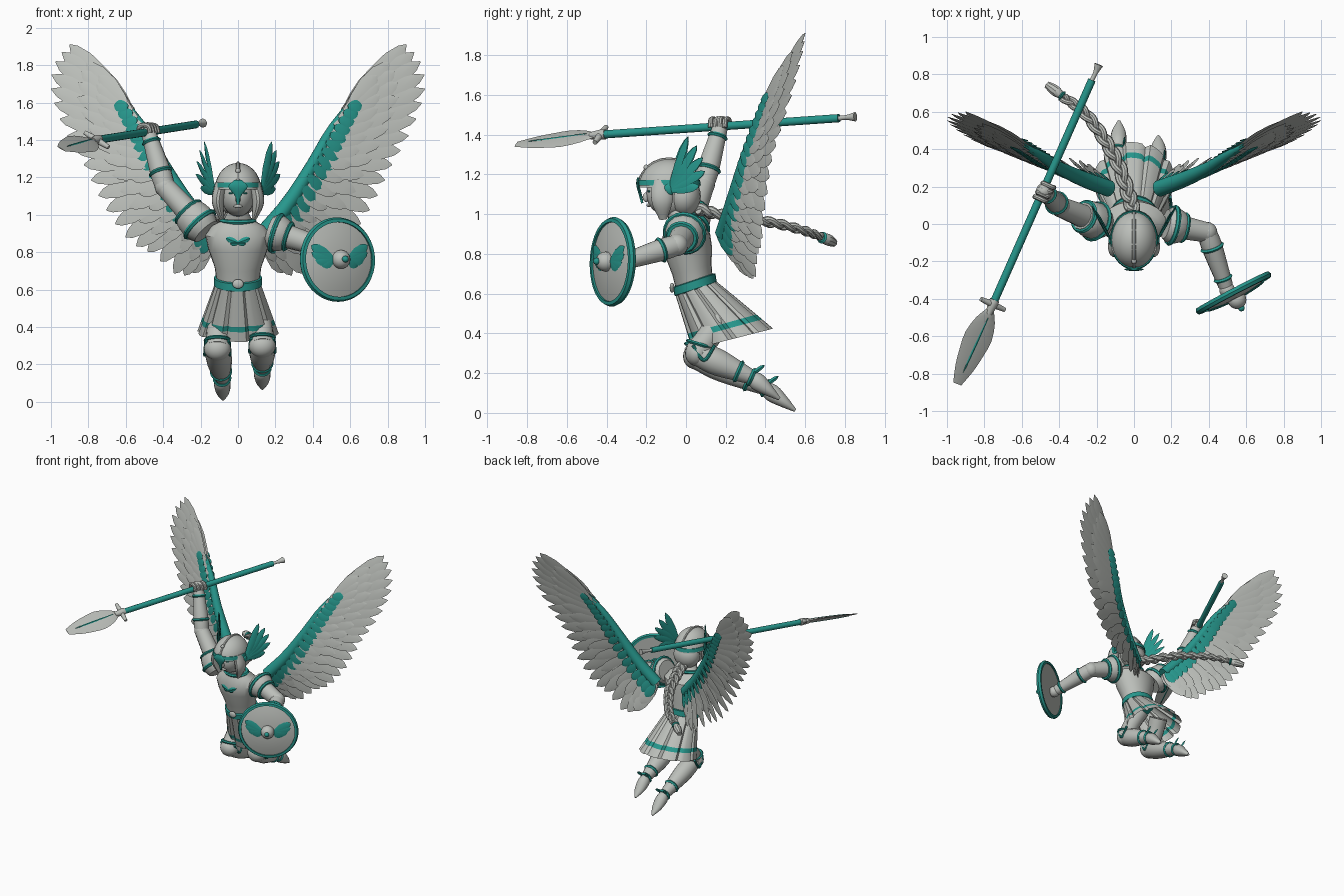
import bpy, bmesh, math
from mathutils import Vector as V

if "Cube" in bpy.data.objects:
    bpy.data.objects.remove(bpy.data.objects["Cube"])

def material(name, col):
    m = bpy.data.materials.new(name)
    m.diffuse_color = (*col, 1)
    m.use_nodes = True
    m.node_tree.nodes["Principled BSDF"].inputs["Base Color"].default_value = m.diffuse_color
    return m

MATS = [material("pale_grey", (0.50, 0.52, 0.49)), material("teal", (0.02, 0.31, 0.265))]
GREY, TEAL = 0, 1
X, Y, Z = V((1, 0, 0)), V((0, 1, 0)), V((0, 0, 1))

# ---------- helpers ----------
def finish(name, bm):
    bmesh.ops.recalc_face_normals(bm, faces=bm.faces[:])
    me = bpy.data.meshes.new(name)
    bm.to_mesh(me)
    bm.free()
    for m in MATS:
        me.materials.append(m)
    ob = bpy.data.objects.new(name, me)
    bpy.context.collection.objects.link(ob)
    return ob

def loft(bm, rings, n=16, mat=GREY, mod=None, bands=(), caps=(True, True)):
    """Skin rings given as (centre, u axis, v axis)."""
    rows = []
    for c, u, v in rings:
        row = []
        for k in range(n):
            a = 2 * math.pi * k / n
            r = mod(k) if mod else 1
            row.append(bm.verts.new(c + u * math.cos(a) * r + v * math.sin(a) * r))
        rows.append(row)
    for i in range(len(rows) - 1):
        for k in range(n):
            j = (k + 1) % n
            f = bm.faces.new((rows[i][k], rows[i][j], rows[i + 1][j], rows[i + 1][k]))
            f.material_index = TEAL if i in bands else mat
    for want, row in zip(caps, (rows[0], rows[-1])):
        if want:
            bm.faces.new(row).material_index = mat

def spline(pts, t):
    pts = [V(p) for p in pts]
    s = min(max(t, 0), 1) * (len(pts) - 1)
    i = min(int(s), len(pts) - 2)
    f = s - i
    b, c = pts[i], pts[i + 1]
    a = pts[i - 1] if i else b * 2 - c
    d = pts[i + 2] if i + 2 < len(pts) else c * 2 - b
    return 0.5 * (b * 2 + (c - a) * f + (a * 2 - b * 5 + c * 4 - d) * f * f + (b * 3 - a - c * 3 + d) * f ** 3)

def tube_into(bm, pts, radii, mat=GREY, n=14, steps=10, ref=None):
    radii = [(r, r) if isinstance(r, (int, float)) else r for r in radii]
    ps = [spline(pts, i / steps) for i in range(steps + 1)]
    whole = (ps[-1] - ps[0]).normalized()
    ref = ref or (X if abs(whole.x) < 0.75 else Z)
    rings = []
    for i, p in enumerate(ps):
        t = (ps[min(i + 1, steps)] - ps[max(i - 1, 0)]).normalized()
        u = (ref - t * ref.dot(t)).normalized()
        r = spline(radii, i / steps)
        rings.append((p, u * max(r[0], 0.001), t.cross(u) * max(r[1], 0.001)))
    loft(bm, rings, n, mat)

def tube(name, pts, radii, mat=GREY, **kw):
    bm = bmesh.new()
    tube_into(bm, pts, radii, mat, **kw)
    return finish(name, bm)

def ball(name, c, r, mat=GREY):
    bm = bmesh.new()
    bmesh.ops.create_uvsphere(bm, u_segments=20, v_segments=12, radius=1)
    for v in bm.verts:
        v.co = V(c) + V([a * b for a, b in zip(v.co, r)])
    for f in bm.faces:
        f.material_index = mat
    return finish(name, bm)

def collar(name, c, d, r, width=0.03, mat=TEAL, flat=1):
    """Band around a limb, centred on c along direction d."""
    c, d = V(c), V(d).normalized()
    prof = [(-width / 2, r * 0.9), (-width / 2, r), (0, r + 0.008), (width / 2, r), (width / 2, r * 0.9)]
    u = X if abs(d.x) < 0.75 else Z
    u = (u - d * u.dot(d)).normalized()
    bm = bmesh.new()
    loft(bm, [(c + d * o, u * q, d.cross(u) * q * flat) for o, q in prof], 20, mat)
    return finish(name, bm)

FEATHER = [(0, .35), (.15, .65), (.45, 1), (.75, .92), (.92, .52), (1, .05)]
def feather(bm, base, tip, width, normal, mat=GREY, thick=0.006, twist=0):
    base, tip, normal = V(base), V(tip), V(normal)
    d = (tip - base).normalized()
    u = d.cross(normal).normalized()
    v = u.cross(d)
    u, v = u * math.cos(twist) + v * math.sin(twist), v * math.cos(twist) - u * math.sin(twist)
    loft(bm, [(base.lerp(tip, t), u * width / 2 * w, v * thick * (0.3 + 0.7 * w)) for t, w in FEATHER], 4, mat)

# ---------- wings ----------
BONE = [(.135, .19, .90), (.27, .24, 1.06), (.40, .30, 1.27), (.49, .36, 1.44), (.59, .42, 1.59)]
TIPS = [(.24, .32, .69), (.33, .35, .68), (.46, .36, .79), (.57, .38, .85), (.67, .39, .97), (.75, .41, 1.11),
        (.82, .43, 1.26), (.90, .47, 1.40), (.97, .52, 1.56), (1.0, .56, 1.70), (.97, .59, 1.83), (.90, .60, 1.91)]
# name, count, length rule, width, offset, colour, reach along the bone
LAYERS = [("long_feathers", 21, lambda L, t: L, .105, 0, GREY, 1),
          ("front_middle_feathers", 17, lambda L, t: L * .70, .10, -.014, GREY, 1),
          ("back_middle_feathers", 17, lambda L, t: L * .70, .10, .014, GREY, 1),
          ("front_short_feathers", 16, lambda L, t: L * .48, .085, -.024, GREY, 1),
          ("front_teal_feathers", 17, lambda L, t: .14 - .06 * t, .065, -.036, TEAL, .97),
          ("back_teal_feathers", 17, lambda L, t: .12 - .05 * t, .065, .034, TEAL, .97)]
for s, side in ((-1, "right"), (1, "left")):
    m = V((s, 1, 1))
    n = V((-.29 * s, .95, -.1)).normalized()
    for name, count, length, w, off, mat, reach in LAYERS:
        bm = bmesh.new()
        for i in range(count):
            t = reach * i / (count - 1)
            b, e = spline(BONE, t) * m, spline(TIPS, t if mat == GREY else t * .8) * m
            d = e - b
            feather(bm, b + n * off, b + d.normalized() * length(d.length, t) + n * off * .7, w, n, mat, .005, .13 * s)
        finish(side + "_wing_" + name, bm)
    tube(side + "_wing_arm", [V(p) * m for p in BONE], [.045, .042, .034, .026, .012], TEAL)

# ---------- torso and skirt ----------
def body_loft(name, rows, n, **kw):
    bm = bmesh.new()
    loft(bm, [(V((0, y, z)), X * rx, V((0, math.cos(a), math.sin(a))) * ry) for y, z, rx, ry, a in rows], n, **kw)
    return finish(name, bm)

body_loft("torso", [(.045, .63, .112, .095, .3), (.03, .72, .125, .102, .25), (.01, .82, .16, .122, .15),
                    (0, .89, .175, .122, .1), (-.01, .94, .14, .09, .05), (-.02, .975, .075, .065, 0),
                    (-.05, 1.02, .052, .052, 0), (-.06, 1.08, .05, .05, 0)], 24)
collar("neck_band", (0, -.02, .967), (0, -.1, 1), .092, .022, flat=.84)
body_loft("belt", [(.048, .62, .115, .1, .32), (.048, .625, .128, .112, .32), (.042, .665, .128, .112, .32),
                   (.042, .67, .115, .1, .32)], 24, mat=TEAL)
ball("belt_buckle", (0, -.07, .63), (.03, .012, .025))
wa, he = V((.048, .63, .12, .105, .32)), V((.235, .372, .212, .205, .25))
body_loft("pleated_skirt", [tuple(wa.lerp(he, t)) for t in (0, .35, .71, .81, 1)], 60, bands=(2,),
          mod=lambda k: (.93, 1.0, 1.01, 1.02, 1.03, 1.03)[k % 6], caps=(True, False))
bm = bmesh.new()
for s in (-1, 1):
    feather(bm, (0, -.126, .85), (s * .065, -.117, .875), .032, (0, 1, 0), TEAL)
    feather(bm, (0, -.126, .845), (s * .04, -.122, .845), .026, (0, 1, 0), TEAL)
finish("chest_emblem", bm)

# ---------- legs ----------
LEGS = [("right", (-.11, .045, .285), (-.085, .40, .125), (-.08, .55, .012)),
        ("left", (.13, .055, .30), (.13, .33, .18), (.13, .47, .07))]
for side, knee, ankle, toe in LEGS:
    k, a, t = V(knee), V(ankle), V(toe)
    d = (a - k).normalized()
    tube(side + "_thigh", [(k.x * .75, .19, .49), (k.x * .95, .12, .39), k], [.07, .063, .066])
    ball(side + "_knee", k, (.072, .06, .065))
    tube(side + "_shin", [k, k.lerp(a, .35), k.lerp(a, .75), a], [.062, .07, .052, .038])
    tube(side + "_foot", [a, a.lerp(t, .25), a.lerp(t, .65), t], [.036, .045, (.036, .028), .008])
    collar(side + "_knee_band", k + V((0, .015, .045)), (0, .3, 1), .066, .018)
    collar(side + "_calf_band", k.lerp(a, .76), d, .052, .022)
    collar(side + "_ankle_band", a, d, .042, .022)
    for s, edge in ((-1, "inner"), (1, "outer")):
        # pointed trim on the sides of the knee guard
        q = s * .066
        tube(side + "_" + edge + "_knee_trim", [k + V((q * .9, -.02, .04)), k + V((q * 1.02, .035, -.035)),
             k + V((q * .95, .09, .04))], [.008, .009, .008], TEAL, n=8, ref=X)
    bm = bmesh.new()
    for s in (-1, 1):
        feather(bm, a + V((s * .03, 0, .015)), a + V((s * .034, .065, .06)), .022, X, TEAL)
    finish(side + "_ankle_wings", bm)

# ---------- arms ----------
ARMS = [("right", (-.17, 0, .91), (-.39, .09, 1.15), (-.475, .17, 1.43), .085),
        ("left", (.17, 0, .915), (.39, -.045, .845), (.49, -.33, .755), .076)]
for side, sh, el, ha, cuff in ARMS:
    sh, el, ha = V(sh), V(el), V(ha)
    up, fo = (el - sh).normalized(), (ha - el).normalized()
    tube(side + "_shoulder_guard", [sh, sh.lerp(el, .15), sh.lerp(el, .36), sh.lerp(el, .48)],
         [.08, .1, cuff + .01, cuff - .012])
    collar(side + "_shoulder_band", sh.lerp(el, .16), up, .104, .025)
    collar(side + "_sleeve_band", sh.lerp(el, .44), up, cuff, .022)
    tube(side + "_upper_arm", [sh, el], [.07, .055])
    ball(side + "_elbow", el, (.056, .056, .056))
    tube(side + "_forearm", [el, el.lerp(ha, .3), ha], [.053, .056, .04])
    collar(side + "_forearm_band", el.lerp(ha, .28), fo, .058, .02)
    collar(side + "_wrist_band", el.lerp(ha, .86), fo, .045, .02)
    ball(side + "_hand", ha + fo * .025, (.042, .042, .042))
bm = bmesh.new()
for i in range(4):
    c = V((-.505 + .014 * i, .135 + .024 * i, 1.447))
    tube_into(bm, [c + V((-.025, .01, -.015)), c + V((-.02, .01, .028)), c + V((.025, -.01, .028)), c + V((.035, -.012, -.01))], [.013] * 4, n=8)
finish("gripping_fingers", bm)

# ---------- shield ----------
C, N = V((.53, -.365, .76)), V((.46, -.88, .03)).normalized()
U = Z.cross(N).normalized()
W = N.cross(U)
def on_shield(x, z, h):
    return C + U * x + W * z + N * h
bm = bmesh.new()
loft(bm, [(C + N * h, U * r, W * r) for h, r in ((-.005, .205), (.01, .205), (.025, .15), (.035, .08), (.038, .03))], 32)
finish("shield_plate", bm)
bm = bmesh.new()
prof = [(-.013, .2), (-.013, .218), (.004, .226), (.021, .218), (.023, .2), (-.013, .2)]
loft(bm, [(C + N * h, U * r, W * r) for h, r in prof], 40, TEAL, caps=(False, False))
finish("shield_rim", bm)
ball("shield_boss", C + N * .045, (.05, .05, .05))
ball("shield_stud", C + N * .095, (.018, .018, .018), TEAL)
bm = bmesh.new()
for s in (-1, 1):
    for x, z in ((.17, .075), (.168, .035), (.145, -.005), (.11, -.035)):
        feather(bm, on_shield(s * .045, .0, .042), on_shield(s * x, z, .029), .062, N, TEAL)
finish("shield_emblem", bm)

# ---------- spear ----------
tail, neck, tip = V((-.225, .77, 1.483)), V((-.755, -.43, 1.40)), V((-.945, -.855, 1.352))
w = V((-.73, .33, .45)).normalized()
tube("spear_shaft", [tail, neck], [.021, .021], TEAL)
tube("spear_butt", [tail, (-.205, .81, 1.487), (-.188, .852, 1.49)], [.012, .013, .024])
tube("spear_socket", [neck + (tail - neck) * .02, neck, neck.lerp(tip, .12)], [.026, .026, .018])
tube("spear_guard", [neck - w * .08, neck, neck + w * .08], [.012, .018, .012], ref=Z)
tube("spear_blade", [neck.lerp(tip, t) for t in (.06, .2, .4, .6, .8, 1)],
     [(.02, .014), (.06, .014), (.085, .013), (.076, .011), (.058, .008), (.026, .003)], ref=w, n=4)
bm = bmesh.new()
bn = w.cross((tip - neck).normalized())
for s in (-1, 1):
    feather(bm, neck.lerp(tip, .16) + bn * s * .014, neck.lerp(tip, .85) + bn * s * .008, .014, bn, TEAL, .004)
finish("spear_blade_inlay", bm)

# ---------- head and helmet ----------
ball("head", (0, -.085, 1.10), (.088, .115, .11))
ball("back_hair", (0, -.01, 1.09), (.105, .085, .1))
ball("nose", (0, -.2, 1.085), (.014, .018, .024))
ball("lips", (0, -.187, 1.045), (.024, .012, .009))
for s, side in ((-1, "right"), (1, "left")):
    tube(side + "_hair_lock", [(s * .09, -.12, 1.17), (s * .108, -.12, 1.07), (s * .085, -.115, .975)],
         [(.03, .05), (.032, .055), (.012, .02)])
    ball(side + "_eye", (s * .036, -.186, 1.115), (.014, .008, .005), TEAL)
    ball(side + "_ear_disc", (s * .122, -.085, 1.125), (.014, .03, .03), TEAL)
    bm = bmesh.new()
    for x, y, z in ((.18, .01, 1.39), (.205, .055, 1.345), (.22, .085, 1.285), (.225, .095, 1.215), (.20, .065, 1.14)):
        feather(bm, (s * .125, -.085, 1.12), (s * x, y, z), .052, (s, -.8, -.2), TEAL, .007, .2)
    finish(side + "_helmet_wing", bm)

def dome(z0, z1, k, steps=8):
    """Rings of the helmet ellipsoid between two heights."""
    out = []
    for i in range(steps + 1):
        z = z0 + (z1 - z0) * (1 - (1 - i / steps) ** 2)
        q = math.sqrt(max(1 - ((z - 1.135) / .142) ** 2, .0004)) * k
        out.append((-.085, z, .124 * q, .154 * q, 0))
    return out
body_loft("helmet", dome(1.135, 1.277, 1), 28)
body_loft("helmet_band", dome(1.145, 1.172, 1.04, 3), 28, mat=TEAL)
tube("helmet_crest", [(0, -.085 - .153 * math.cos(a), 1.135 + .141 * math.sin(a)) for a in (.3, .8, 1.3, 1.8, 2.3, 2.8)],
     [.01] * 6, n=8)
ball("helmet_stud", (0, -.2, 1.235), (.014, .014, .014))
tube("nose_guard", [(0, -.24, 1.185), (0, -.243, 1.15), (0, -.23, 1.10), (0, -.22, 1.055)],
     [(.02, .006), (.052, .008), (.016, .008), (.008, .006)], TEAL)

# ---------- braid ----------
PATH = [(0, .05, 1.03), (-.03, .16, 1.0), (-.09, .33, .975), (-.17, .47, .95), (-.27, .60, .915), (-.38, .68, .885)]
for k in range(3):
    pts = []
    for i in range(61):
        t = i / 60
        a = t * 2 * math.pi * 3.5 + k * 2 * math.pi / 3
        size = 1.0 - .35 * t
        pts.append(spline(PATH, t) + (V((.87, .5, 0)) * .028 * math.sin(a) + Z * .014 * math.sin(2 * a)) * size)
    tube("braid_strand_%d" % (k + 1), pts, [.019, .017, .013], n=8, steps=60, ref=Z)
collar("braid_band", (-.385, .685, .882), (-.11, .08, -.03), .022, .016)
tube("braid_tuft", [(-.38, .68, .885), (-.42, .712, .872), (-.465, .745, .855)], [.016, .03, .02], n=10)

bpy.ops.object.select_all(action='SELECT')
bpy.context.view_layer.objects.active = bpy.context.selected_objects[0]
bpy.ops.object.shade_smooth_by_angle(angle=math.radians(35))
